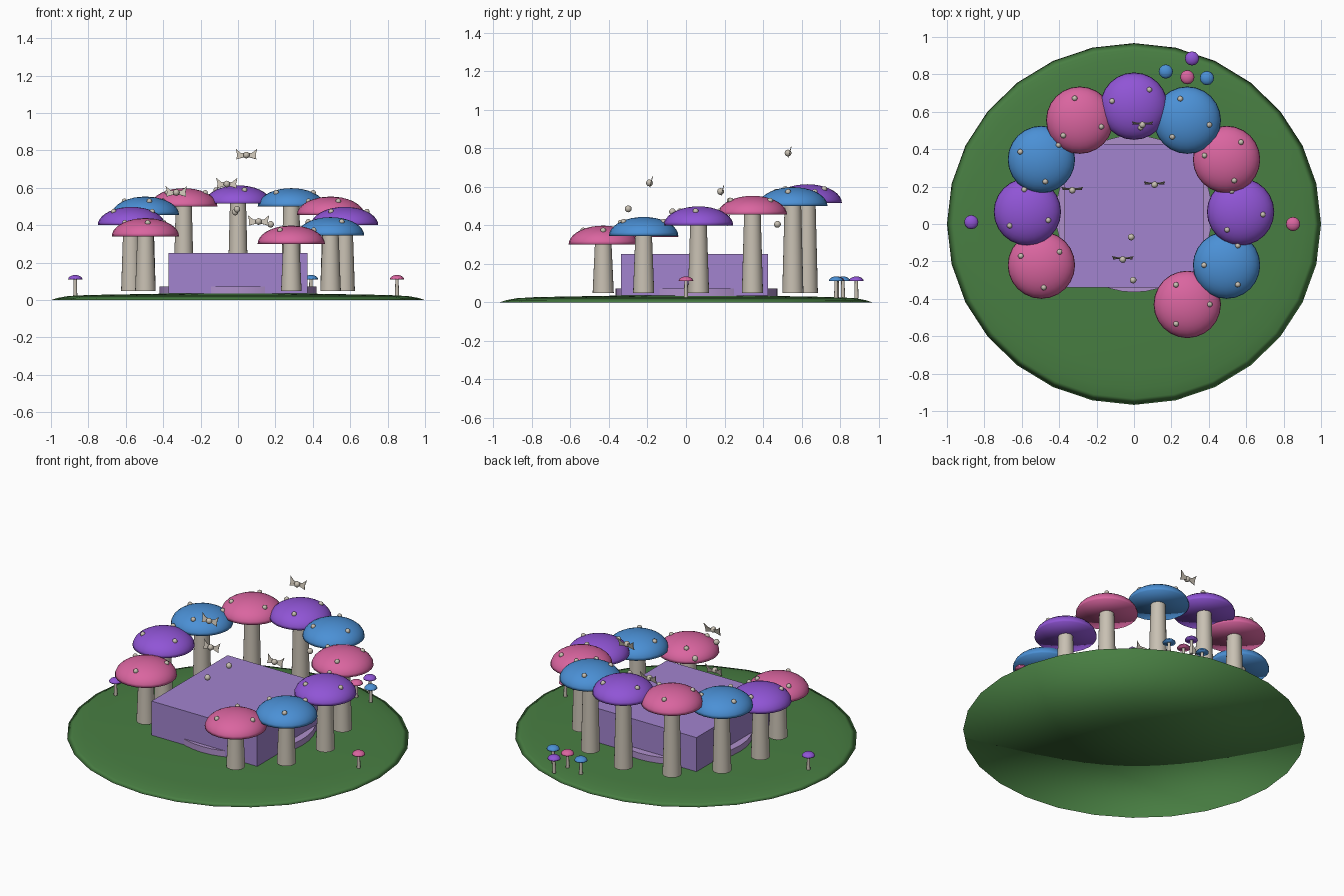
import bpy, bmesh, math
from math import sin, cos, radians, pi, tau

cube = bpy.data.objects.get("Cube")
if cube:
    bpy.data.objects.remove(cube, do_unlink=True)


def material(name, rgb):
    m = bpy.data.materials.new(name)
    m.use_nodes = True
    m.diffuse_color = (*rgb, 1)
    m.node_tree.nodes["Principled BSDF"].inputs["Base Color"].default_value = (*rgb, 1)
    return m


GRASS = material("grass green", (0.065, 0.21, 0.055))
PINK = material("pink cap", (0.70, 0.13, 0.35))
BLUE = material("blue cap", (0.07, 0.28, 0.67))
PURPLE = material("purple cap", (0.28, 0.09, 0.67))
LILAC = material("lilac block", (0.36, 0.23, 0.62))
MAUVE = material("mauve base", (0.43, 0.28, 0.60))
CREAM = material("cream", (0.58, 0.53, 0.45))


def add_object(name, bm, mat, loc=(0, 0, 0)):
    bmesh.ops.recalc_face_normals(bm, faces=bm.faces)
    mesh = bpy.data.meshes.new(name)
    bm.to_mesh(mesh)
    bm.free()
    mesh.materials.append(mat)
    ob = bpy.data.objects.new(name, mesh)
    ob.location = loc
    bpy.context.collection.objects.link(ob)
    return ob


def lathe(name, profile, mat, loc, sides, angle=pi, squash=1.0):
    """Revolve (radius, height) points; zero radius makes a pole."""
    bm = bmesh.new()
    rings = []
    for r, z in profile:
        n = sides if r else 1
        rings.append([bm.verts.new((r * cos(tau * i / n), r * squash * sin(tau * i / n), z))
                      for i in range(n)])
    for a, b in zip(rings, rings[1:]):
        for i in range(sides):
            quad = [a[i % len(a)], a[(i + 1) % len(a)], b[(i + 1) % len(b)], b[i % len(b)]]
            bm.faces.new(list(dict.fromkeys(quad)))
    ob = add_object(name, bm, mat, loc)
    bpy.ops.object.select_all(action='DESELECT')
    bpy.context.view_layer.objects.active = ob
    ob.select_set(True)
    bpy.ops.object.shade_smooth_by_angle(angle=angle)
    return ob


def ball(name, loc, r, mat):
    bm = bmesh.new()
    bmesh.ops.create_uvsphere(bm, u_segments=10, v_segments=6, radius=r)
    ob = add_object(name, bm, mat, loc)
    ob.data.shade_smooth()
    return ob


def mushroom(name, x, y, rim, r, h, stem, base, mat, sides):
    dome = [(0, 0)] + [(r * cos(t), h * sin(t)) for t in (radians(a) for a in range(0, 90, 10))]
    lathe(name + "_cap", dome + [(0, h)], mat, (x, y, rim), sides)
    top = rim + h * 0.1
    lathe(name + "_stem", [(0, base), (stem, base), (stem * 0.78, top), (0, top)],
          CREAM, (x, y, 0), sides, radians(40))


# Grassy mound
lathe("grass_mound", [(0, 0), (1, 0), (0.965, 0.011), (0.91, 0.021), (0.8, 0.027),
                      (0.4, 0.034), (0, 0.038)], GRASS, (0, 0, 0), 28, pi, 0.967)

# Round base and square block in the middle
lathe("round_base", [(0, 0.03), (0.42, 0.03), (0.42, 0.072), (0, 0.072)],
      MAUVE, (0, 0.055, 0), 40, radians(40))
bm = bmesh.new()
bmesh.ops.create_cube(bm, size=1)
bmesh.ops.scale(bm, vec=(0.745, 0.765, 0.217), verts=bm.verts)
add_object("square_block", bm, LILAC, (0, 0.044, 0.1425))

# Ring of tall mushrooms: x, y, rim height, colour, angle of first spot
ring = [
    (-0.29, 0.555, 0.50, PINK, 103), (0, 0.63, 0.515, PURPLE, 47),
    (0.285, 0.555, 0.50, BLUE, 108), (0.495, 0.345, 0.455, PINK, 50),
    (0.57, 0.065, 0.40, PURPLE, 113), (0.495, -0.22, 0.345, BLUE, 60),
    (0.285, -0.43, 0.30, PINK, 0), (-0.495, -0.22, 0.34, PINK, 36),
    (-0.57, 0.065, 0.40, PURPLE, 98), (-0.495, 0.345, 0.455, BLUE, 40),
]
for i, (x, y, rim, mat, first) in enumerate(ring, 1):
    mushroom(f"mushroom_{i}", x, y, rim, 0.18, 0.098, 0.055, 0.048, mat, 24)
    for k in range(3):
        a = radians(first + 120 * k)
        ball(f"cap_spot_{i}_{k + 1}", (x + 0.12 * cos(a), y + 0.12 * sin(a), rim + 0.073),
             0.015, CREAM)

# Small mushrooms near the rim
small = [(-0.87, 0.01, PURPLE), (0.85, 0, PINK), (0.17, 0.815, BLUE),
         (0.31, 0.885, PURPLE), (0.285, 0.785, PINK), (0.39, 0.78, BLUE)]
for i, (x, y, mat) in enumerate(small, 1):
    mushroom(f"small_mushroom_{i}", x, y, 0.11, 0.038, 0.024, 0.011, 0.02, mat, 12)

# Hovering butterflies with mirrored wings
for i, loc in enumerate([(0.045, 0.53, 0.775), (-0.06, -0.19, 0.62),
                         (-0.33, 0.18, 0.575), (0.11, 0.21, 0.42)], 1):
    ball(f"butterfly_body_{i}", loc, 0.018, CREAM)
    bm = bmesh.new()
    for s in (1, -1):
        outline = [(0, 0.008), (0.03, 0.012), (0.057, 0.034), (0.05, 0.004),
                   (0.053, -0.022), (0.025, -0.014), (0, -0.008)]
        bm.faces.new([bm.verts.new((s * x, 0.006 + z * 0.25, z)) for x, z in outline])
    wings = add_object(f"butterfly_wings_{i}", bm, CREAM, loc)
    wings.modifiers.new("thickness", 'SOLIDIFY').thickness = 0.004

# Loose floating orbs
for i, loc in enumerate([(-0.005, -0.3, 0.485), (-0.015, -0.07, 0.47), (0.175, 0.475, 0.405)], 1):
    ball(f"floating_orb_{i}", loc, 0.018, CREAM)
